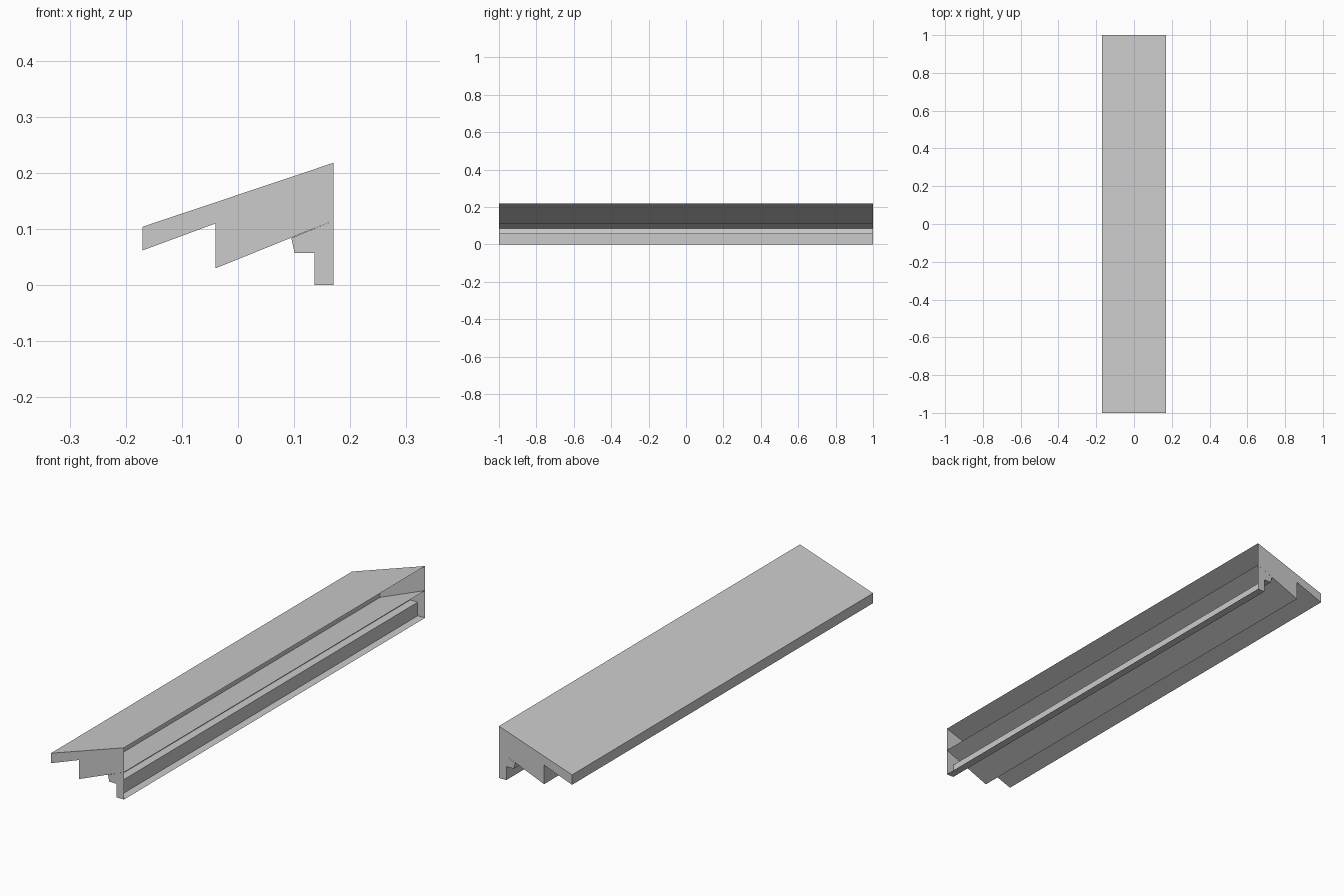
import bpy
import bmesh

cube = bpy.data.objects.get("Cube")
if cube:
    bpy.data.objects.remove(cube, do_unlink=True)

GREY = (0.6, 0.6, 0.6, 1.0)
mat = bpy.data.materials.new("plain grey")
mat.use_nodes = True
mat.diffuse_color = GREY
mat.node_tree.nodes["Principled BSDF"].inputs["Base Color"].default_value = GREY


def trough(name, profile, extra_cap=()):
    """Sweep an open x-z profile along y and cap both ends, leaving the +x side open."""
    bm = bmesh.new()
    pts = list(profile) + list(extra_cap)
    front = [bm.verts.new((x, -1, z)) for x, z in pts]
    back = [bm.verts.new((x, 1, z)) for x, z in pts]
    for i in range(len(profile) - 1):
        bm.faces.new((front[i], back[i], back[i + 1], front[i + 1]))
    bm.faces.new(front)
    bm.faces.new(back[::-1])
    mesh = bpy.data.meshes.new(name)
    bm.to_mesh(mesh)
    bm.free()
    mesh.materials.append(mat)
    obj = bpy.data.objects.new(name, mesh)
    bpy.context.collection.objects.link(obj)
    return obj


# Sloped top with its overhanging eave and the slanted board below
trough("sloped_cover", [(0.17, 0.218), (-0.17, 0.104), (-0.17, 0.062),
                        (-0.04, 0.11), (-0.04, 0.03), (0.17, 0.115)])

# Stepped lip hanging under the slanted board
trough("stepped_lip", [(0.095, 0.084), (0.101, 0.057), (0.136, 0.057),
                       (0.136, 0.0), (0.17, 0.0)], [(0.17, 0.115)])
